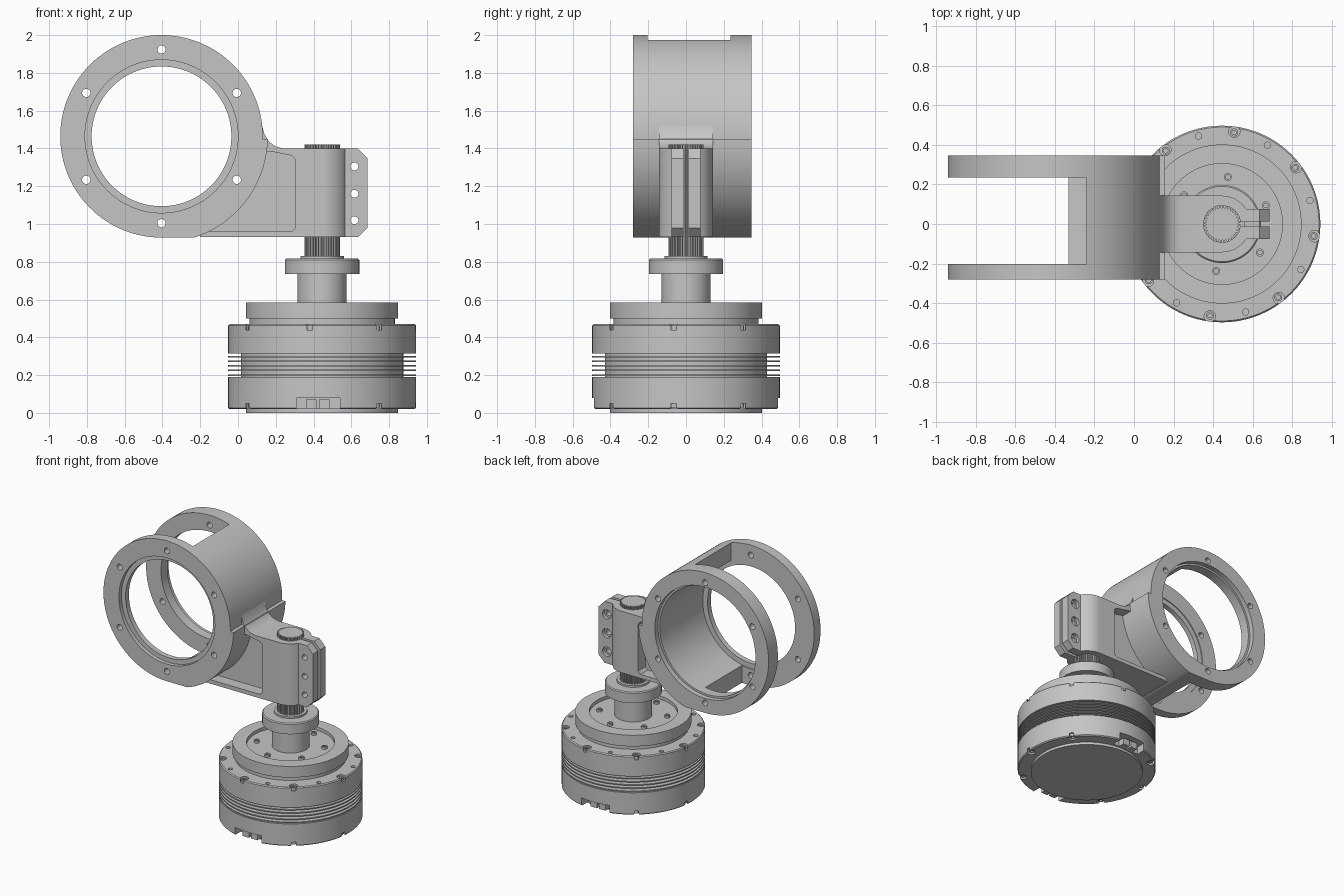
import bpy, bmesh, math
from math import sin, cos, asin, pi, radians
from mathutils import Matrix

if "Cube" in bpy.data.objects:
    bpy.data.objects.remove(bpy.data.objects["Cube"], do_unlink=True)

AX = 0.445                       # motor axis x
RX, RZ = -0.405, 1.464           # ring centre
TO_Y = Matrix.Rotation(-pi / 2, 4, 'X')   # local z becomes +y
AT_MOTOR = Matrix.Translation((AX, 0, 0))
AT_RING = Matrix.Translation((RX, 0, RZ)) @ TO_Y

metal = bpy.data.materials.new("grey metal")
metal.use_nodes = True
grey = (0.56, 0.56, 0.56, 1)
metal.diffuse_color = grey
metal.node_tree.nodes["Principled BSDF"].inputs["Base Color"].default_value = grey


def finish(name, bm, matrix=Matrix()):
    bmesh.ops.remove_doubles(bm, verts=bm.verts, dist=1e-5)
    bmesh.ops.recalc_face_normals(bm, faces=bm.faces)
    bmesh.ops.transform(bm, matrix=matrix, verts=bm.verts)
    me = bpy.data.meshes.new(name)
    bm.to_mesh(me)
    bm.free()
    me.materials.append(metal)
    ob = bpy.data.objects.new(name, me)
    bpy.context.scene.collection.objects.link(ob)
    return ob


def lathe(name, profile, matrix=Matrix(), n=96):
    bm = bmesh.new()
    rings = [[bm.verts.new((r * cos(2 * pi * i / n), r * sin(2 * pi * i / n), z))
              for i in range(n)] if r else [bm.verts.new((0, 0, z))] for r, z in profile]
    for a, b in zip(rings, rings[1:]):
        for i in range(n):
            j = (i + 1) % n
            quad = [a[i % len(a)], a[j % len(a)], b[j % len(b)], b[i % len(b)]]
            bm.faces.new(list(dict.fromkeys(quad)))
    return finish(name, bm, matrix)


def cyl(name, r, z0, z1, matrix=Matrix(), n=96):
    return lathe(name, [(0, z0), (r, z0), (r, z1), (0, z1)], matrix, n)


def prism(name, pts, d0, d1, along_y=True):
    """Extrude an outline: (x, z) along y, or (x, y) along z."""
    bm = bmesh.new()
    put = (lambda p, d: (p[0], d, p[1])) if along_y else (lambda p, d: (p[0], p[1], d))
    a, b = [[bm.verts.new(put(p, d)) for p in pts] for d in (d0, d1)]
    bm.faces.new(a)
    bm.faces.new(b)
    for i in range(len(pts)):
        j = (i + 1) % len(pts)
        bm.faces.new((a[i], a[j], b[j], b[i]))
    return finish(name, bm)


def box(name, lo, hi):
    (x0, y0, z0), (x1, y1, z1) = lo, hi
    return prism(name, [(x0, z0), (x1, z0), (x1, z1), (x0, z1)], y0, y1)


def arc(cx, cy, r, a0, a1, n):
    """Points on an arc between two angles in radians."""
    angles = [a0 + (a1 - a0) * i / n for i in range(n + 1)]
    return [(cx + r * cos(t), cy + r * sin(t)) for t in angles]


def activate(ob):
    bpy.ops.object.select_all(action='DESELECT')
    ob.select_set(True)
    bpy.context.view_layer.objects.active = ob


def combine(ob, op, *tools):
    for t in tools:
        m = ob.modifiers.new("bool", 'BOOLEAN')
        m.operation, m.solver, m.object = op, 'EXACT', t
        activate(ob)
        bpy.ops.object.modifier_apply(modifier=m.name)
        bpy.data.objects.remove(t, do_unlink=True)


def join(name, obs):
    activate(obs[0])
    for o in obs:
        o.select_set(True)
    bpy.ops.object.join()
    obs[0].name = name
    return obs[0]


def polar(r, deg, z=0):
    return Matrix.Translation((AX + r * cos(radians(deg)), r * sin(radians(deg)), z))


# Motor housing with cooling fins, flange, shaft and collar
profile = [(0, 0), (.402, 0), (.402, .02), (.49, .02), (.497, .027), (.497, .19), (.43, .19)]
for k in range(5):
    z = .2 + .0245 * k
    profile += [(.43, z - .004), (.497, z - .004), (.497, z + .004), (.43, z + .004)]
profile += [(.43, .315), (.497, .315), (.497, .463), (.49, .47), (.385, .47), (.385, .5),
            (.402, .5), (.402, .585), (.305, .585), (.305, .56), (.13, .56), (.13, .735),
            (.197, .735), (.197, .81), (.19, .817), (.115, .817), (.115, .83), (0, .83)]
motor = lathe("motor_housing", profile, AT_MOTOR, 128)

# Screw notches, small holes and cable cut-outs
cuts = []
for k in range(8):
    a = -7.5 + 45 * k
    cuts += [cyl("cut", .029, .44, .5, polar(.472, a), 24),
             cyl("cut", .016, .43, .5, polar(.46, a + 22.5), 16)]
    if k % 4 != 2:
        cuts.append(cyl("cut", .029, -.01, .05, polar(.472, a), 24))
combine(motor, 'DIFFERENCE', join("cut", cuts))
combine(motor, 'DIFFERENCE', box("cut", (.31, -.6, .015), (.54, -.41, .08)),
        box("cut", (.31, .41, .015), (.54, .6, .08)))

# Connector bodies in the cut-outs
for name, s in (("front", -1), ("back", 1)):
    y0, y1 = sorted((.405 * s, .46 * s))
    for i in range(2):
        x = .36 + .07 * i
        box(f"{name}_connector_{i + 1}", (x, y0, .02), (x + .055, y1, .07))

# Socket-head screws
screw = [(0, 0), (.02, 0), (.02, .022), (.011, .022), (.011, .01), (0, .01)]
screws = [lathe("screw", screw, polar(.467, -7.5 + 45 * k, .44), 20) for k in range(8)]
screws += [lathe("screw", screw, polar(.467, -7.5 + 45 * k, .05) @ Matrix.Rotation(pi, 4, 'X'), 20)
           for k in range(8) if k % 4 != 2]
screws += [lathe("screw", screw, polar(.24, 23 + 60 * k, .555), 20) for k in range(6)]
join("housing_screws", screws)

# Splined output shaft
teeth = 32
outline = []
for i in range(teeth):
    for r, f in ((.082, 0), (.082, .3), (.094, .45), (.094, .85)):
        t = 2 * pi * (i + f) / teeth
        outline.append((AX + r * cos(t), r * sin(t)))
prism("splined_shaft", outline, .825, 1.422, along_y=False)

# Ring bracket: round outline with a thicker lower right side and a flat bottom
low = asin(-.536 / .563)
outline = arc(RX, RZ, .563, low, -.025, 32) + arc(RX, RZ, .536, -.024, 1.5 * pi, 100)
ring = prism("ring_bracket", outline, -.28, .347)

# Stepped bore, then the open window between the two flanges
bore = [(0, -.4), (.405, -.4), (.405, -.25), (.37, -.25), (.37, -.21), (.41, -.21),
        (.41, .31), (.425, .31), (.425, .4), (0, .4)]
window = [(-1.2, .8), (-.33, .8), (-.33, RZ), (-.24, RZ), (-.24, 2.2), (-1.2, 2.2)]
combine(ring, 'DIFFERENCE', lathe("cut", bore, AT_RING, 128),
        prism("cut", window, -.203, .235))

# Clamp arm: side outline crossed with the plan outline
side = [(-.2, .93), (.635, .93), (.685, .98), (.685, 1.348), (.635, 1.4), (.24, 1.4),
        (.2, 1.41), (.165, 1.435), (.14, 1.475), (.125, 1.53), (-.2, 1.53)]
arm = prism("clamp_arm", side, -.3, .3)
ear = asin(.076 / .143)
plan = ([(-.3, -.143)] + arc(AX, 0, .143, -pi / 2, -ear, 16) + [(.8, -.076), (.8, .076)]
        + arc(AX, 0, .143, ear, pi / 2, 16) + [(-.3, .143)])
combine(arm, 'INTERSECT', prism("cut", plan, .7, 1.7, along_y=False))

# Side pockets, the curve that meets the ring, clamp bore and slit
pocket = [(-.4, .96), (.285, .96), (.305, .98), (.305, 1.34), (.285, 1.362),
          (.17, 1.385), (-.4, 1.385)]
combine(arm, 'DIFFERENCE',
        prism("cut", pocket, -.3, -.055), prism("cut", pocket, .055, .3),
        cyl("cut", .5, -.5, .5, AT_RING),
        cyl("cut", .0935, .8, 1.6, AT_MOTOR, 64),
        box("cut", (AX, -.012, .8), (.8, .012, 1.6)))

# Bolt holes through the flanges and through the clamp ears
holes = []
for k in range(6):
    t = radians(30 + 60 * k)
    place = Matrix.Translation((RX + .46 * cos(t), 0, RZ + .46 * sin(t))) @ TO_Y
    holes.append(cyl("cut", .022, -.5, .5, place, 24))
combine(ring, 'DIFFERENCE', join("cut", holes))
bolt = [(0, -.2), (.021, -.2), (.021, .05), (.036, .05), (.036, .2), (0, .2)]
combine(arm, 'DIFFERENCE', join("cut", [
    lathe("cut", bolt, Matrix.Translation((.616, 0, z)) @ TO_Y, 24) for z in (1.02, 1.16, 1.305)]))

# Smooth shading with sharp edges kept
for ob in (motor, ring, arm):
    activate(ob)
    bpy.ops.object.shade_smooth_by_angle(angle=radians(25))
